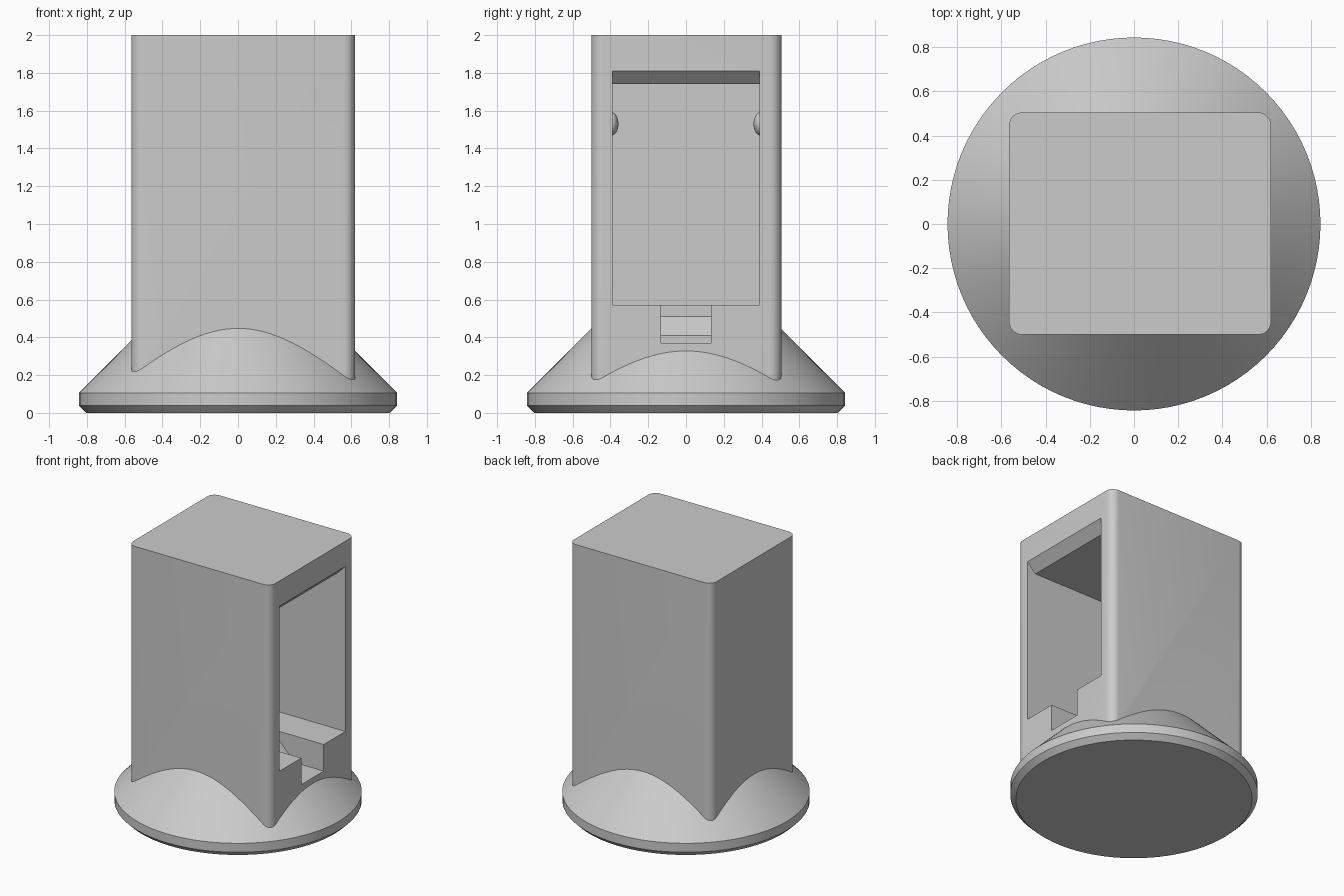
import bpy, bmesh, math
from mathutils import Matrix

cube = bpy.data.objects.get("Cube")
if cube:
    bpy.data.objects.remove(cube, do_unlink=True)

grey = bpy.data.materials.new("plain grey")
grey.use_nodes = True
grey.diffuse_color = (0.6, 0.6, 0.6, 1)
grey.node_tree.nodes["Principled BSDF"].inputs["Base Color"].default_value = grey.diffuse_color


def finish(bm, name):
    bmesh.ops.recalc_face_normals(bm, faces=bm.faces)
    mesh = bpy.data.meshes.new(name)
    bm.to_mesh(mesh)
    bm.free()
    mesh.materials.append(grey)
    obj = bpy.data.objects.new(name, mesh)
    bpy.context.collection.objects.link(obj)
    return obj


def extrude_y(name, profile, half):
    """Prism from an x-z profile, centred on y = 0."""
    bm = bmesh.new()
    face = bm.faces.new([bm.verts.new((x, -half, z)) for x, z in profile])
    new = bmesh.ops.extrude_face_region(bm, geom=[face])["geom"]
    bmesh.ops.translate(bm, vec=(0, 2 * half, 0),
                        verts=[v for v in new if isinstance(v, bmesh.types.BMVert)])
    return finish(bm, name)


def lathe(name, profile, steps):
    """Solid of revolution from an r-z profile that starts and ends off axis."""
    bm = bmesh.new()
    rings = [[bm.verts.new((r * math.cos(a), r * math.sin(a), z))
              for a in (2 * math.pi * i / steps for i in range(steps))]
             for r, z in profile]
    for low, high in zip(rings, rings[1:]):
        for i in range(steps):
            j = (i + 1) % steps
            bm.faces.new((low[i], low[j], high[j], high[i]))
    bm.faces.new(rings[0])
    bm.faces.new(rings[-1])
    return finish(bm, name)


def boolean(target, tool, operation):
    mod = target.modifiers.new(operation.lower(), "BOOLEAN")
    mod.operation = operation
    mod.solver = "EXACT"
    mod.object = tool
    bpy.context.view_layer.objects.active = target
    bpy.ops.object.modifier_apply(modifier=mod.name)
    bpy.data.objects.remove(tool, do_unlink=True)


def smooth(obj):
    bpy.ops.object.select_all(action="DESELECT")
    obj.select_set(True)
    bpy.context.view_layer.objects.active = obj
    bpy.ops.object.shade_smooth_by_angle(angle=math.radians(30))


# Square tower with rounded upright corners
LEFT, RIGHT, TOP = -0.565, 0.62, 2.0
bm = bmesh.new()
bmesh.ops.create_cube(bm, size=1)
bmesh.ops.transform(bm, verts=bm.verts, matrix=Matrix.Translation(((LEFT + RIGHT) / 2, 0.002, 1.03))
                    @ Matrix.Diagonal((RIGHT - LEFT, 1.005, 1.94, 1)))
upright = [e for e in bm.edges if abs(e.verts[0].co.z - e.verts[1].co.z) > 1]
bmesh.ops.bevel(bm, geom=upright, offset=0.06, segments=8, profile=0.5, affect="EDGES")
housing = finish(bm, "tower_housing")

# Round foot with a chamfered rim and a conical flare
foot = lathe("round_foot", [(0.805, 0), (0.843, 0.038), (0.843, 0.105), (0.4, 0.548)], 96)
boolean(housing, foot, "UNION")

# Open compartment on the side, with a sloped upper lip
OUT = RIGHT + 0.1
compartment = extrude_y("compartment_cutter", [
    (-0.455, 0.57), (OUT, 0.57), (OUT, 1.81), (RIGHT, 1.81),
    (RIGHT - 0.07, 1.74), (-0.455, 1.74)], 0.39)
boolean(housing, compartment, "DIFFERENCE")

# Narrow notch with a ramped inner end, below the compartment
notch = extrude_y("notch_cutter", [
    (0.34, 0.37), (OUT, 0.37), (OUT, 0.62), (0.24, 0.62),
    (0.24, 0.51), (0.34, 0.41)], 0.133)
boolean(housing, notch, "DIFFERENCE")
smooth(housing)

# Retaining bumps on the compartment's side walls
for side, name in ((1, "back_bump"), (-1, "front_bump")):
    bm = bmesh.new()
    bmesh.ops.create_uvsphere(bm, u_segments=24, v_segments=16, radius=0.062)
    bmesh.ops.transform(bm, verts=bm.verts, matrix=Matrix.Translation((-0.3, side * 0.395, 1.53))
                        @ Matrix.Diagonal((1, 0.6, 1, 1)))
    smooth(finish(bm, name))
